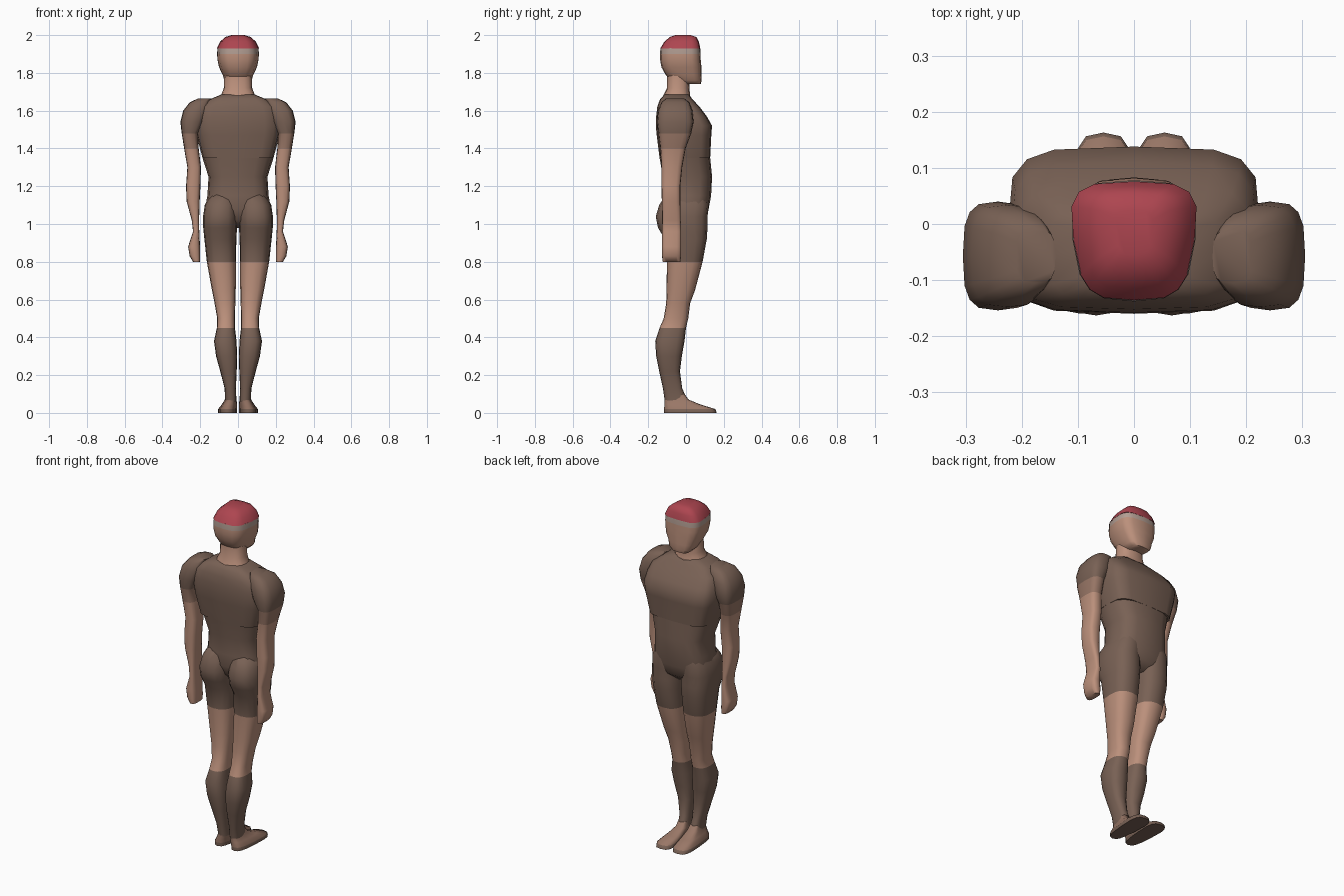
import bpy
import math


def material(name, rgb):
    m = bpy.data.materials.new(name)
    m.diffuse_color = (*rgb, 1)
    return m


SKIN = material("skin", (0.50, 0.28, 0.20))
MID = material("shaded_skin", (0.32, 0.185, 0.135))
DARK = material("dark_cloth", (0.19, 0.12, 0.09))
RED = material("red_cap", (0.42, 0.06, 0.08))
PALE = material("pale_band", (0.45, 0.34, 0.29))


def loft(name, rings, bands, n=3.0, taper=0.0, mirror=False, sides=16):
    """Stack rounded-box rings (z, x min, x max, y back, y front), top first.
    bands: (lowest z, material), top first. taper widens the +y side."""
    verts, faces = [], []
    for z, x0, x1, y0, y1 in rings:
        for i in range(sides):
            a = 2 * math.pi * i / sides
            c, s = math.cos(a), math.sin(a)
            u = math.copysign(abs(c) ** (2 / n), c)
            v = math.copysign(abs(s) ** (2 / n), s)
            u *= (1 + taper * v) / (1 + 0.6 * abs(taper))
            verts.append(((x0 + x1) / 2 + u * (x1 - x0) / 2,
                          (y0 + y1) / 2 + v * (y1 - y0) / 2, z))
    for r in range(len(rings) - 1):
        for i in range(sides):
            j = (i + 1) % sides
            a, b = r * sides, (r + 1) * sides
            faces.append((a + i, b + i, b + j, a + j))
    faces.append(tuple(range(sides)))
    faces.append(tuple(reversed(range(len(verts) - sides, len(verts)))))
    me = bpy.data.meshes.new(name)
    me.from_pydata(verts, [], faces)
    for _, m in bands:
        me.materials.append(m)
    for p in me.polygons:
        p.material_index = next((k for k, (zmin, _) in enumerate(bands)
                                 if p.center.z >= zmin), len(bands) - 1)
    ob = bpy.data.objects.new(name, me)
    bpy.context.collection.objects.link(ob)
    if mirror:
        ob.modifiers.new("mirror", "MIRROR")
    bpy.ops.object.select_all(action='DESELECT')
    bpy.context.view_layer.objects.active = ob
    ob.select_set(True)
    bpy.ops.object.shade_smooth_by_angle(angle=math.radians(60))
    return ob


def centred(rows):
    return [(z, -w, w, b, f) for z, w, b, f in rows]


# Cap and head, wider at the face side
loft("cap", centred([
    (2.00, .035, -.055, .025), (1.99, .070, -.085, .055),
    (1.965, .100, -.115, .068), (1.93, .117, -.136, .076)]),
    [(0, RED)], n=3.5, taper=.14)
loft("head", centred([
    (1.932, .115, -.135, .075), (1.90, .117, -.138, .078),
    (1.87, .115, -.137, .078), (1.83, .106, -.130, .082),
    (1.79, .086, -.108, .081), (1.76, .076, -.080, .083),
    (1.74, .055, -.040, .078)]),
    [(1.91, PALE), (0, SKIN)], n=3.2, taper=.12)

# Neck
loft("neck", centred([
    (1.80, .072, -.100, .020), (1.72, .075, -.100, .018),
    (1.68, .090, -.120, .022), (1.63, .120, -.135, .040)]),
    [(1.70, SKIN), (0, MID)], n=2.5)

# Torso: boxy chest above a narrow waist
loft("torso", centred([
    (1.685, .090, -.115, .015), (1.66, .150, -.138, .035),
    (1.62, .205, -.152, .072), (1.57, .220, -.158, .110),
    (1.52, .225, -.160, .138), (1.47, .220, -.155, .134),
    (1.35, .188, -.140, .128)]),
    [(0, DARK)], n=4.2)
loft("waist", centred([
    (1.47, .205, -.150, .130), (1.35, .188, -.140, .128),
    (1.25, .156, -.122, .138), (1.15, .162, -.120, .133),
    (1.08, .175, -.125, .120), (1.02, .165, -.100, .108),
    (0.98, .100, -.060, .060)]),
    [(0, DARK)], n=3.0)

# Legs with the buttocks at the top
loft("leg", [
    (1.16, .015, .145, -.105, .110), (1.10, .005, .176, -.142, .120),
    (1.04, .004, .185, -.160, .114), (0.98, .005, .184, -.148, .114),
    (0.92, .009, .178, -.112, .110), (0.80, .010, .165, -.101, .088),
    (0.65, .012, .138, -.103, .048), (0.58, .014, .124, -.105, .022),
    (0.50, .017, .110, -.118, .012), (0.45, .016, .112, -.140, .000),
    (0.38, .008, .127, -.163, -.008), (0.30, .004, .116, -.158, -.022),
    (0.22, .007, .094, -.142, -.032), (0.13, .011, .071, -.122, -.020),
    (0.06, .008, .068, -.112, .010)],
    [(.86, DARK), (.76, MID), (.47, SKIN), (.42, MID), (0, DARK)],
    n=2.6, mirror=True)

# Feet
loft("foot", [
    (0.10, .011, .066, -.116, -.008), (0.07, .006, .072, -.113, .015),
    (0.045, .002, .088, -.114, .075), (0.02, .001, .108, -.116, .156),
    (0.00, .001, .108, -.116, .163)],
    [(.03, MID), (0, DARK)], n=3.2, taper=.2, mirror=True)

# Shoulders and arms hanging down to mitten hands
loft("arm", [
    (1.665, .140, .210, -.105, -.010), (1.645, .150, .255, -.130, .018),
    (1.60, .160, .290, -.148, .034), (1.54, .180, .305, -.154, .040),
    (1.48, .212, .298, -.146, .028), (1.40, .208, .285, -.136, -.002),
    (1.30, .196, .268, -.130, -.020), (1.20, .199, .275, -.130, -.030),
    (1.12, .203, .272, -.128, -.030), (1.02, .206, .245, -.126, -.028),
    (0.96, .205, .238, -.126, -.026), (0.88, .201, .264, -.127, -.026),
    (0.83, .200, .256, -.127, -.026), (0.80, .202, .238, -.123, -.030)],
    [(1.50, DARK), (1.42, MID), (0, SKIN)], n=3.2, mirror=True)
